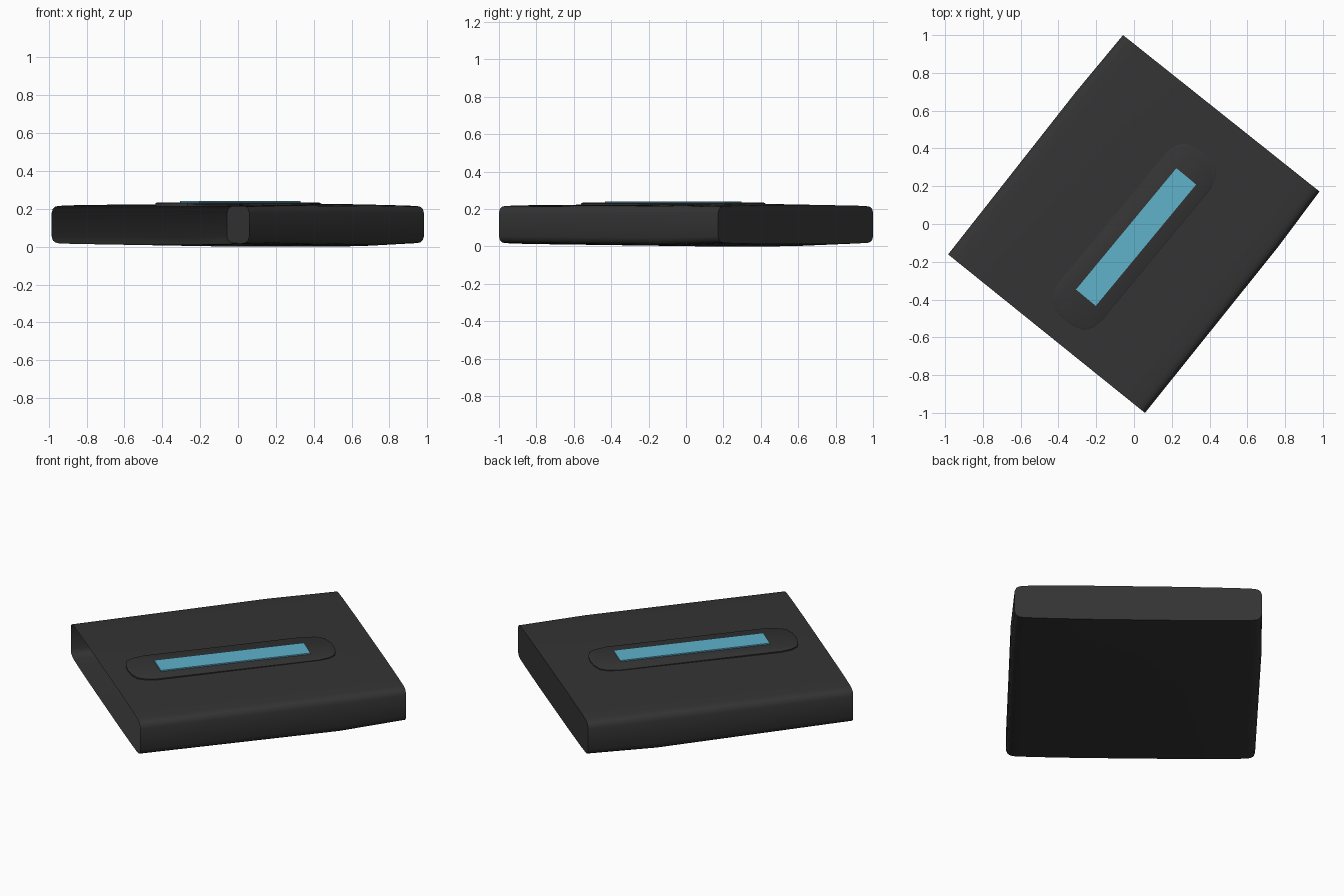
import bpy, bmesh, math
from mathutils import Vector

if "Cube" in bpy.data.objects:
    bpy.data.objects.remove(bpy.data.objects["Cube"])


def material(name, rgb):
    m = bpy.data.materials.new(name)
    m.diffuse_color = (*rgb, 1)
    m.use_nodes = True
    m.node_tree.nodes["Principled BSDF"].inputs["Base Color"].default_value = m.diffuse_color
    return m


dark = material("charcoal", (0.034, 0.034, 0.034))
blue = material("light blue", (0.115, 0.445, 0.60))


def loft(name, rings, mat, cap_first=False, cap_last=True, angle=35):
    """Skin closed rings of points, optionally capping the ends."""
    bm = bmesh.new()
    vs = [[bm.verts.new(p) for p in ring] for ring in rings]
    n = len(vs[0])
    for a, b in zip(vs, vs[1:]):
        for i in range(n):
            j = (i + 1) % n
            bm.faces.new((a[i], a[j], b[j], b[i]))
    if cap_first:
        bm.faces.new(vs[0][::-1])
    if cap_last:
        bm.faces.new(vs[-1])
    me = bpy.data.meshes.new(name)
    bm.to_mesh(me)
    bm.free()
    me.materials.append(mat)
    ob = bpy.data.objects.new(name, me)
    bpy.context.collection.objects.link(ob)
    bpy.ops.object.select_all(action='DESELECT')
    ob.select_set(True)
    bpy.context.view_layer.objects.active = ob
    bpy.ops.object.shade_smooth_by_angle(angle=math.radians(angle))
    return ob


# Sleeve: rounded flat section, swelling at three quarters, open at one end
quarter = [(1, .80), (.988, .90), (.965, .95), (.93, .97), (.80, .985), (.4, 1)]
top = quarter + [(-a, h) for a, h in quarter[::-1]]
section = top + [(a, 1 - h) for a, h in top[::-1]]
# left end, right end, lowest and highest z of each station
stations = [((-.984, -.161), (.058, -1.0), .012, .222),
            ((-.307, .700), (.760, -.125), .0, .227),
            ((-.058, 1.0), (.982, .172), .013, .221)]
rings = []
for left, right, lo, hi in stations:
    l, r = Vector(left), Vector(right)
    mid, half = (l + r) / 2, (r - l) / 2
    rings.append([(*(mid + half * a), lo + (hi - lo) * h) for a, h in section])
loft("sleeve", rings, dark)

# Frame for the top plates
ang = math.radians(50.4)
u = Vector((math.cos(ang), math.sin(ang)))
v = Vector((math.sin(ang), -math.cos(ang)))


def plate_ring(outline, centre, z, inset=0):
    pts = []
    for a, b in outline:
        a -= math.copysign(inset, a)
        b -= math.copysign(inset, b) if b else 0
        pts.append((*(Vector(centre) + u * a + v * b), z))
    return pts


# Raised plate with rounded ends
end = [(.45, -.152), (.51, -.138), (.55, -.11), (.568, -.06), (.574, 0),
       (.568, .06), (.55, .11), (.51, .138), (.45, .152)]
outline = end + [(-a, -b) for a, b in end]
loft("raised_plate", [plate_ring(outline, (0, -.068), .213),
                      plate_ring(outline, (0, -.068), .230),
                      plate_ring(outline, (0, -.068), .234, .007)], dark, True)

# Blue inlay strip
strip = [(.417, -.068), (.417, .068), (-.417, .068), (-.417, -.068)]
loft("inlay_strip", [plate_ring(strip, (.011, -.069), .233),
                     plate_ring(strip, (.011, -.069), .241)], blue, True)
